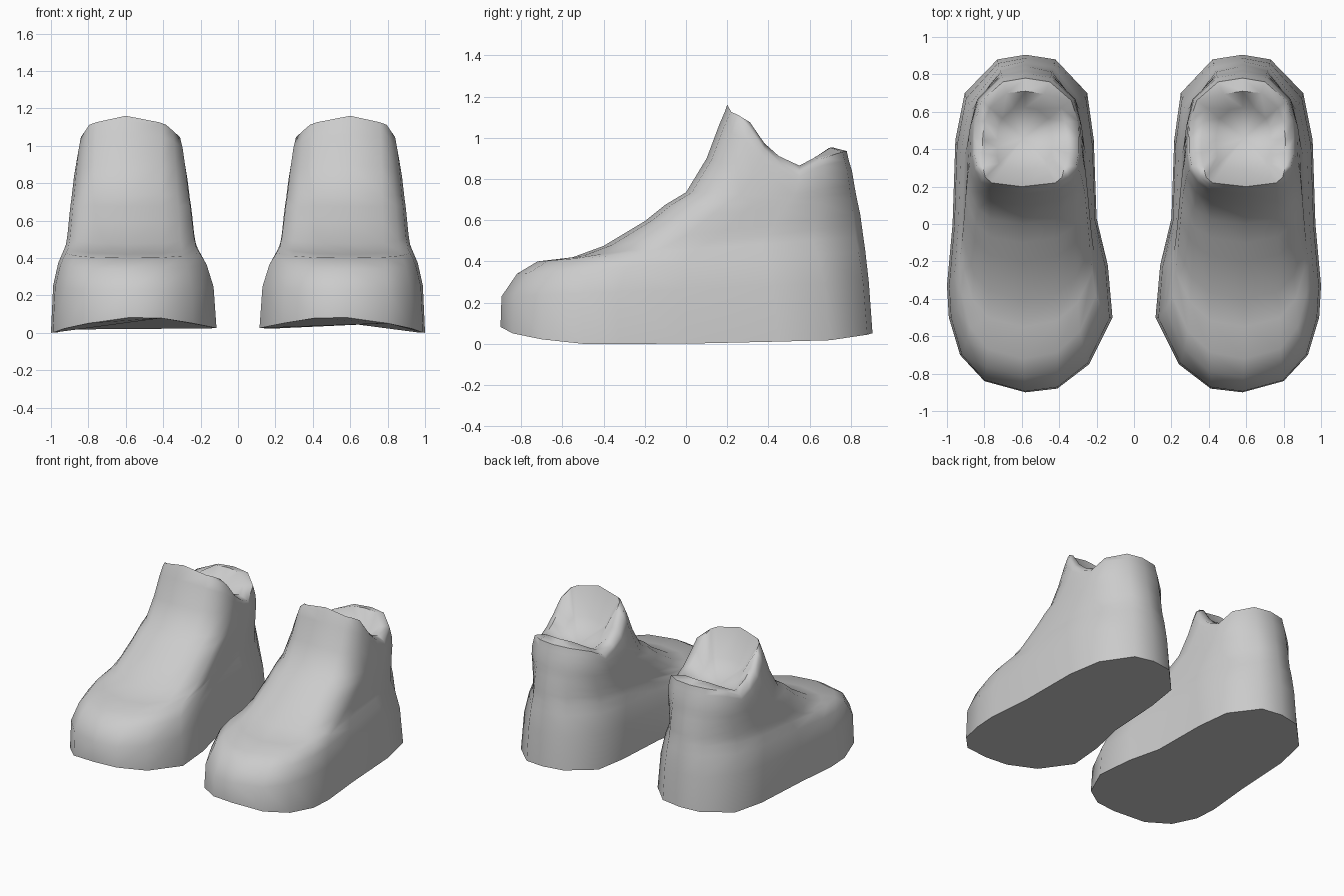
import bpy, bmesh

cube = bpy.data.objects.get("Cube")
if cube:
    bpy.data.objects.remove(cube, do_unlink=True)

grey = bpy.data.materials.new("mid grey")
grey.use_nodes = True
grey.diffuse_color = (0.6, 0.6, 0.6, 1)
grey.node_tree.nodes["Principled BSDF"].inputs["Base Color"].default_value = (0.6, 0.6, 0.6, 1)

# Outlines (x, y) of sole, collar and opening rim: toe, inner side, heel, outer side
SOLE = [(.58, -.9), (.41, -.88), (.24, -.75), (.115, -.5), (.14, -.22), (.20, .03),
        (.215, .45), (.25, .70), (.42, .88), (.58, .905), (.73, .88), (.905, .70),
        (.955, .45), (.97, 0), (1.0, -.33), (.99, -.5), (.93, -.7), (.80, -.84)]
COLLAR = [(.60, .19), (.41, .21), (.35, .25), (.31, .31), (.295, .38), (.295, .46),
          (.30, .55), (.335, .66), (.45, .76), (.58, .78), (.70, .76), (.815, .66),
          (.85, .55), (.855, .46), (.855, .38), (.84, .31), (.81, .25), (.76, .21)]
RIM = [(.60, .20), (.42, .22), (.385, .25), (.37, .31), (.36, .38), (.36, .45),
       (.37, .55), (.39, .62), (.48, .695), (.58, .71), (.68, .70), (.77, .62),
       (.80, .55), (.81, .45), (.81, .38), (.81, .31), (.795, .25), (.76, .22)]

# Height curves along y
SOLE_Z = [(-.9, .07), (-.84, .045), (-.7, .02), (-.5, 0), (0, 0), (.7, .015), (.905, .04)]
RIM_Z = [(.20, 1.16), (.22, 1.125), (.30, 1.09), (.41, .93), (.56, .86), (.69, .95), (.78, .965)]

# Levels: front y, front z, back y, back z, blend to collar outline, side dip
LEVELS = [(-.895, .23, .887, .30, .08, 0), (-.82, .34, .87, .45, .27, 0),
          (-.72, .40, .86, .52, .46, 0), (-.55, .42, .852, .58, .55, 0),
          (-.40, .475, .845, .63, .61, 0), (-.20, .595, .83, .70, .68, 0),
          (-.10, .675, .823, .735, .72, .1), (0, .735, .817, .77, .76, .2),
          (.10, .90, .805, .84, .84, .45), (.16, 1.06, .79, .89, .93, .8)]


def lerp(a, b, t):
    return a + (b - a) * t


def height(curve, y):
    for (y0, z0), (y1, z1) in zip(curve, curve[1:]):
        if y <= y1:
            return lerp(z0, z1, max(0, (y - y0) / (y1 - y0)))
    return curve[-1][1]


def boot_rings():
    rings = [[(x, y, height(SOLE_Z, y) + .028 * (1 - x)) for x, y in SOLE]]
    # Upper: tilted rings climbing the instep
    for yf, zf, yb, zb, s, dip in LEVELS:
        ring = []
        for (sx, sy), (cx, cy) in zip(SOLE, COLLAR):
            v = lerp((sy + .9) / 1.805, (cy - .19) / .59, s)
            saddle = height(RIM_Z, lerp(.19, .78, v)) - lerp(1.16, .965, v)
            ring.append((lerp(sx, cx, s), lerp(yf, yb, v), lerp(zf, zb, v) + dip * saddle))
        rings.append(ring)
    # Rounded shoulder, opening rim and shallow hollow inside
    rings.append([(x, y, height(RIM_Z, y) - .03) for x, y in COLLAR])
    rings.append([(x, y, height(RIM_Z, y)) for x, y in RIM])
    rings.append([(lerp(.585, x, .65), lerp(.46, y, .65),
                   lerp(height(RIM_Z, y), .78, .55)) for x, y in RIM])
    return rings


def make_boot(name, side):
    bm = bmesh.new()
    rings = [[bm.verts.new((side * x, y, z)) for x, y, z in r] for r in boot_rings()]
    n = len(SOLE)
    bm.faces.new(rings[0])
    for a, b in zip(rings, rings[1:]):
        for i in range(n):
            j = (i + 1) % n
            bm.faces.new((a[i], a[j], b[j], b[i]))
    # Inner floor
    centre = bm.verts.new((side * .59, .46, .81))
    for i in range(n):
        bm.faces.new((rings[-1][i], rings[-1][(i + 1) % n], centre))
    bmesh.ops.recalc_face_normals(bm, faces=bm.faces)
    mesh = bpy.data.meshes.new(name)
    bm.to_mesh(mesh)
    bm.free()
    mesh.materials.append(grey)
    boot = bpy.data.objects.new(name, mesh)
    bpy.context.collection.objects.link(boot)
    bpy.ops.object.select_all(action='DESELECT')
    boot.select_set(True)
    bpy.context.view_layer.objects.active = boot
    bpy.ops.object.shade_smooth_by_angle(angle=1.05)


make_boot("left_boot", 1)
make_boot("right_boot", -1)
